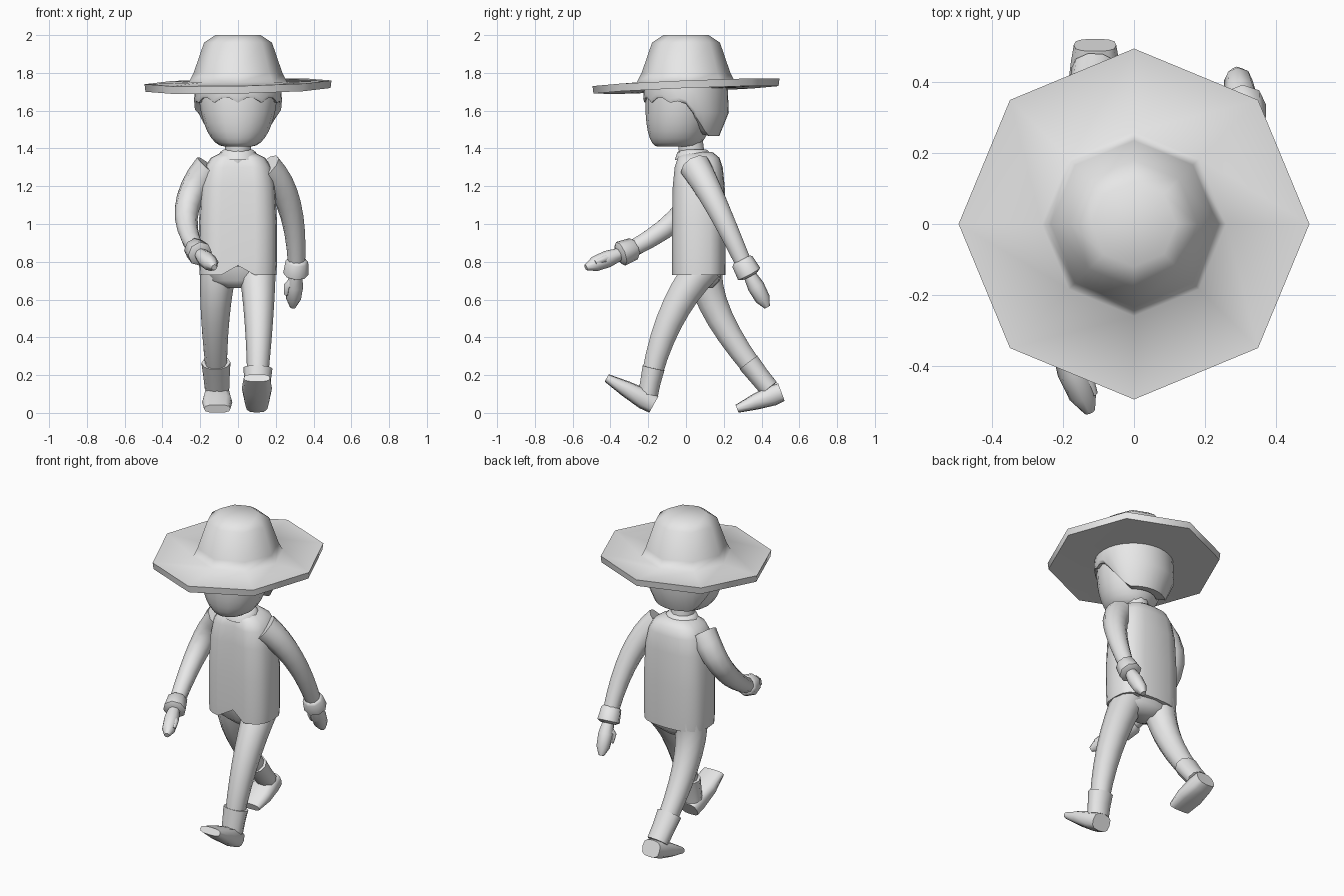
import bpy
import bmesh
from math import cos, sin, pi, radians, copysign, sqrt
from mathutils import Vector

cube = bpy.data.objects.get("Cube")
if cube:
    bpy.data.objects.remove(cube, do_unlink=True)

GREY = (0.8, 0.8, 0.8, 1)
grey = bpy.data.materials.new("plain_grey")
grey.use_nodes = True
grey.diffuse_color = GREY
grey.node_tree.nodes["Principled BSDF"].inputs["Base Color"].default_value = GREY


def skin(name, rings, angle=60, caps=True):
    """Bridge rings of points into one smooth shaded object."""
    bm = bmesh.new()
    rows = [[bm.verts.new(point) for point in ring] for ring in rings]
    for low, high in zip(rows, rows[1:]):
        for i in range(len(low)):
            bm.faces.new((low[i - 1], low[i], high[i], high[i - 1]))
    if caps:
        bm.faces.new(rows[0])
        bm.faces.new(rows[-1])
    bmesh.ops.recalc_face_normals(bm, faces=bm.faces)
    mesh = bpy.data.meshes.new(name)
    bm.to_mesh(mesh)
    bm.free()
    mesh.materials.append(grey)
    obj = bpy.data.objects.new(name, mesh)
    bpy.context.collection.objects.link(obj)
    bpy.ops.object.select_all(action="DESELECT")
    obj.select_set(True)
    bpy.context.view_layer.objects.active = obj
    bpy.ops.object.shade_smooth_by_angle(angle=radians(angle))
    return obj


def loft(name, centres, radii, sides=10, power=1, upright=False):
    """Tube through centres; radii are (width, depth) pairs."""
    rings = []
    for k, (centre, (width, depth)) in enumerate(zip(centres, radii)):
        ahead = centres[min(k + 1, len(centres) - 1)]
        behind = centres[max(k - 1, 0)]
        axis = Vector((0, 0, 1)) if upright else (ahead - behind).normalized()
        across = Vector((1, 0, 0))
        across = (across - axis * across.dot(axis)).normalized()
        outward = axis.cross(across)
        ring = []
        for i in range(sides):
            turn = 2 * pi * i / sides
            c, s = [copysign(abs(f) ** power, f) for f in (cos(turn), sin(turn))]
            ring.append(centre + across * width * c + outward * depth * s)
        rings.append(ring)
    return skin(name, rings)


def bend(start, middle, end, t):
    """Point on a smooth arc that passes through the middle point."""
    control = middle * 2 - (start + end) / 2
    return start.lerp(control, t).lerp(control.lerp(end, t), t)


def limb(name, start, middle, end, thick, thin):
    """Evenly tapered, softly bent tube."""
    steps = [k / 8 for k in range(9)]
    radii = [thick + (thin - thick) * t for t in steps]
    loft(name, [bend(start, middle, end, t) for t in steps], [(r, r) for r in radii])


def arm(label, side, elbow, wrist, fingertip):
    """Sleeve, cuff, hand and thumb."""
    elbow, wrist, fingertip = Vector(elbow), Vector(wrist), Vector(fingertip)
    shoulder = Vector((side * 0.15, 0.05, 1.3))
    limb(label + "_sleeve", shoulder, elbow, wrist, 0.085, 0.045)
    cuff = [wrist.lerp(fingertip, t) for t in (-0.15, -0.1, 0.2, 0.25)]
    loft(label + "_cuff", cuff, [(r, r) for r in (0.045, 0.06, 0.067, 0.045)], 8)
    palm = [wrist.lerp(fingertip, t) for t in (0.2, 0.5, 0.8, 1)]
    loft(label + "_hand", palm, [(r, r) for r in (0.033, 0.045, 0.04, 0.016)], 8)
    inward = Vector((-side * 0.04, -0.02, 0))
    thumb = [wrist.lerp(fingertip, 0.3), wrist.lerp(fingertip, 0.5) + inward,
             wrist.lerp(fingertip, 0.7) + inward]
    loft(label + "_thumb", thumb, [(r, r) for r in (0.02, 0.02, 0.012)], 6)


def leg(label, side, knee, ankle, heel, toe):
    """Trouser leg, boot shaft and boot foot."""
    knee, ankle, heel, toe = Vector(knee), Vector(ankle), Vector(heel), Vector(toe)
    hip = Vector((side * 0.1, 0.1, 0.78))
    limb(label + "_trouser_leg", hip, knee, ankle, 0.1, 0.05)
    shaft = [bend(hip, knee, ankle, t) for t in (1, 0.92, 0.83)]
    loft(label + "_boot_shaft", shaft, [(0.066, 0.055), (0.07, 0.057), (0.077, 0.062)])
    sole = [heel, heel.lerp(toe, 0.2), heel.lerp(toe, 0.6), toe]
    loft(label + "_boot_foot", sole,
         [(0.06, 0.05), (0.068, 0.055), (0.08, 0.042), (0.07, 0.022)], 12, 0.7)


# Hat: octagonal lathe with an unevenly bent brim
hat_rings = []
for r, z in [(0.2, 1.72), (0.49, 1.7), (0.495, 1.74), (0.26, 1.75),
             (0.235, 1.8), (0.18, 1.96), (0.12, 2)]:
    ring = []
    for i in range(8):
        c, s = cos(i * pi / 4), sin(i * pi / 4)
        lift = 0.01 + 0.01 * c + 0.02 * s if r > 0.4 else 0
        ring.append((r * c, r * s, z + lift))
    hat_rings.append(ring)
skin("hat", hat_rings, 75)

# Head: rounded chin widening to an upright brow
centres, radii = [], []
for k in range(9):
    f = (k / 8) ** 2
    bulge = sqrt(1 - (1 - f) ** 2)
    centres.append(Vector((0, 0.03 * f - 0.05, 1.41 + 0.32 * f)))
    radii.append((0.07 + 0.14 * bulge, 0.1 + 0.09 * bulge))
loft("head", centres, radii, 16, upright=True)

# Neck and collar
loft("neck", [Vector((0, 0.04, 1.3)), Vector((0, 0.02, 1.46))], [(0.07, 0.07)] * 2)
loft("collar", [Vector((0, 0.04, z)) for z in (1.34, 1.38, 1.395)],
     [(r, r * 0.9) for r in (0.11, 0.095, 0.075)], 12)

# Hair: shell with a jagged fringe, dropping low at the nape
hair_rings = [[], [], [], []]
for i in range(32):
    c, s = cos(i * pi / 16), sin(i * pi / 16)
    drop = min(max((s + 0.05) / 0.7, 0), 1)
    rim = 1.65 - 0.185 * drop
    if s < -0.3:
        rim += 0.016 if i % 3 else -0.008
    taper = 1 - 0.2 * drop
    middle = max(rim + 0.02, 1.61 - 0.02 * drop)
    rows = [(1, 1.74), (1.03, middle), (taper, rim), (taper * 0.7, rim + 0.01)]
    for ring, (spread, z) in zip(hair_rings, rows):
        ring.append((0.226 * spread * c, 0.22 * spread * s, z))
skin("hair", hair_rings, caps=False)

# Jacket: the centre front is folded in and lifted at the hem
shape = [(0.73, 0.98), (0.8, 1), (1, 1), (1.2, 0.95), (1.3, 0.85), (1.35, 0.7), (1.38, 0.4)]
jacket = loft("jacket", [Vector((0, 0.065, z)) for z, k in shape],
              [(0.207 * k, 0.145 * k ** 0.7) for z, k in shape], 20, 0.7, True)
for v in jacket.data.vertices:
    if abs(v.co.x) < 0.02 and v.co.y < 0 and v.co.z < 1.36:
        v.co.y += 0.028
        if v.co.z < 0.75:
            v.co.z += 0.05

# Trouser seat below the jacket hem
loft("trouser_seat", [Vector((0, 0.08, z)) for z in (0.66, 0.7, 0.79)],
     [(0.06, 0.06), (0.16, 0.1), (0.19, 0.115)], 16, 0.8, True)

# Striding legs and swinging arms
leg("left", 1, (0.11, -0.09, 0.48), (0.1, -0.2, 0.1), (0.1, -0.17, 0.045), (0.1, -0.42, 0.185))
leg("right", -1, (-0.12, 0.18, 0.5), (-0.11, 0.44, 0.13), (-0.11, 0.505, 0.11), (-0.11, 0.27, 0.022))
arm("left", 1, (0.27, 0.16, 1.1), (0.31, 0.31, 0.78), (0.29, 0.43, 0.56))
arm("right", -1, (-0.27, 0, 1.08), (-0.22, -0.3, 0.86), (-0.125, -0.53, 0.77))
